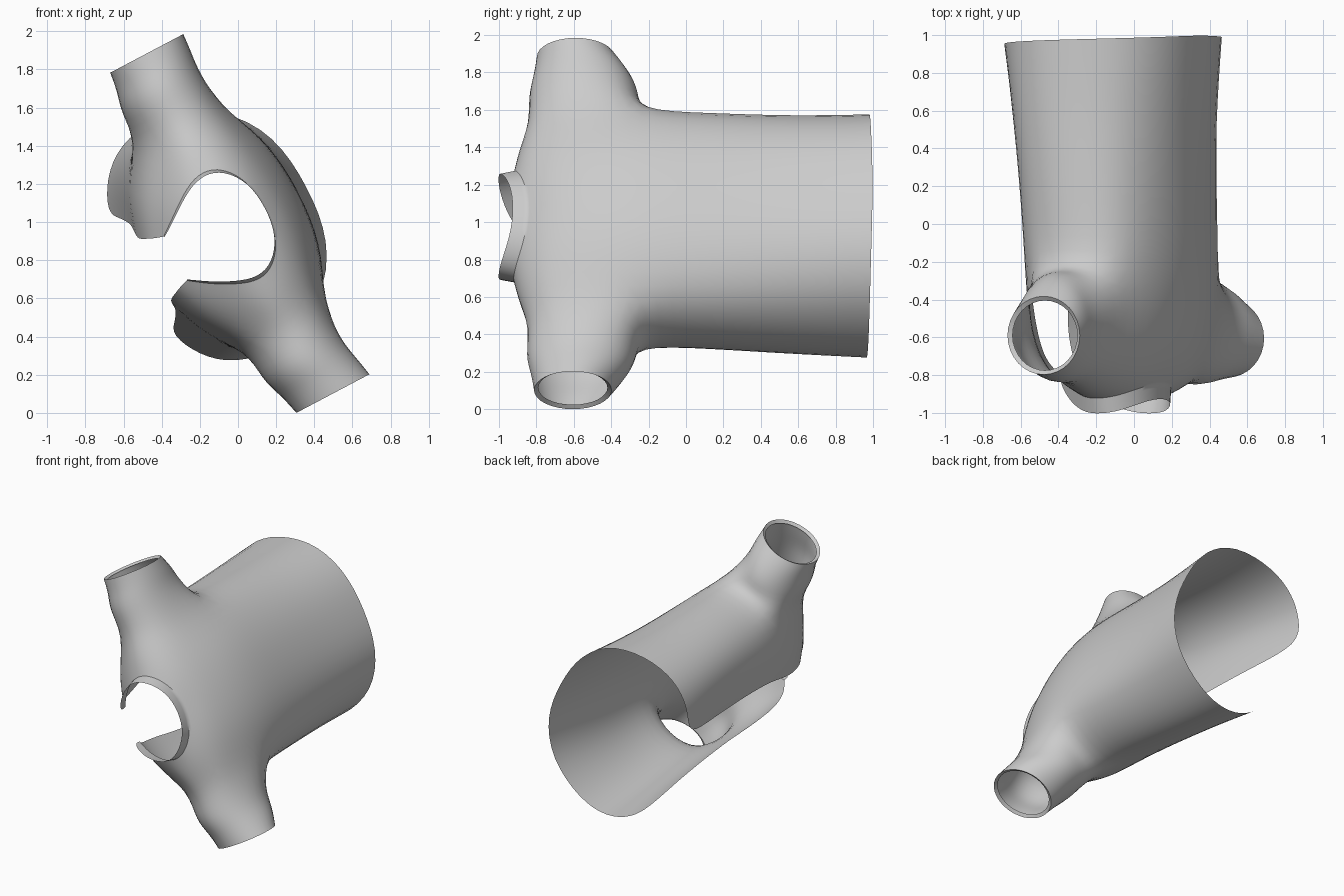
import bpy, bmesh, math

if "Cube" in bpy.data.objects:
    bpy.data.objects.remove(bpy.data.objects["Cube"])

# Garment frame: u = across the shoulders, v = towards the back, y = neck to hem
TILT = math.atan2(0.467, 0.884)


def place(u, v, y):
    c, s = math.cos(TILT), math.sin(TILT)
    return (-s * u + c * v, y, 1.0 + c * u + s * v)


# Half contours (u, v) from centre back round the side to the front edge
BODY = [
    (1.00, [(0, .41), (.31, .385), (.575, .205), (.69, -.13), (.65, -.36), (.525, -.505), (.36, -.585)]),
    (0.55, [(0, .37), (.30, .345), (.57, .19), (.68, -.11), (.64, -.345), (.50, -.47), (.31, -.54)]),
    (0.10, [(0, .36), (.30, .335), (.59, .20), (.68, -.08), (.625, -.31), (.47, -.44), (.27, -.51)]),
    (-0.25, [(0, .36), (.30, .335), (.59, .22), (.68, -.04), (.63, -.28), (.45, -.43), (.24, -.50)]),
    (-0.50, [(0, .325), (.30, .30), (.56, .215), (.70, -.03), (.62, -.28), (.42, -.44), (.195, -.51)]),
]
# Upper contours (u, v, y) rising to the shoulder and neck
YOKE = [
    [(0, .26, -.70), (.28, .24, -.71), (.57, .15, -.77), (.64, -.03, -.87), (.59, -.22, -.76), (.38, -.40, -.71), (.18, -.47, -.68)],
    [(0, .20, -.79), (.23, .18, -.82), (.42, .09, -.87), (.47, -.04, -.90), (.43, -.15, -.88), (.31, -.33, -.82), (.16, -.43, -.75)],
    [(0, .165, -.84), (.17, .145, -.86), (.29, .06, -.91), (.325, -.04, -.925), (.29, -.15, -.92), (.22, -.28, -.87), (.145, -.38, -.80)],
]

rows = []
for k, (y, pts) in enumerate(BODY):
    rows.append([(u, v, y - (0.05 * i / 6 if k == 0 else 0)) for i, (u, v) in enumerate(pts)])
rows += YOKE
# Stand-up collar band, leaning slightly inwards
rows.append([(u * .94, v, y - (.08 if i < 6 else .06)) for i, (u, v, y) in enumerate(YOKE[-1])])
N = 6
ARM_LOW, ARM_TOP = 3, 5       # rows bounding the armhole
SIDE_A, SIDE_B = 2, 4         # columns bounding the armhole

bm = bmesh.new()
crease = bm.edges.layers.float.new("crease_edge")
grid = []
for r, row in enumerate(rows):
    line = {}
    for j in range(-N, N + 1):
        u, v, y = row[abs(j)]
        # One front panel overlaps a little further at the chest
        shift = -.03 if r >= 4 and j >= 5 else 0
        line[j] = bm.verts.new(place(math.copysign(u, j) + shift, v, y))
    grid.append(line)

# Body panels, leaving the armholes and the front open
for r in range(len(rows) - 1):
    for j in range(-N, N):
        col = j if j >= 0 else -j - 1
        if ARM_LOW <= r < ARM_TOP and SIDE_A <= col < SIDE_B:
            continue
        bm.faces.new((grid[r][j], grid[r][j + 1], grid[r + 1][j + 1], grid[r + 1][j]))

# Sharp fold at the collar base
for j in range(-N, N):
    bm.edges.get((grid[-2][j], grid[-2][j + 1]))[crease] = 1.0

# Sleeves: rings of (u, centre y, centre v, radius y, radius v), ending in a turned lip
RINGS = [(.79, -.545, -.045, .33, .255), (.90, -.555, -.02, .285, .243),
         (1.005, -.59, -.01, .23, .24), (.99, -.59, -.01, .205, .215)]
LOOP = [(3, 3), (3, 4), (4, 4), (5, 4), (5, 3), (5, 2), (4, 2), (3, 2)]
for side in (1, -1):
    prev = [grid[r][side * c] for r, c in LOOP]
    for n, (u, cy, cv, ry, rv) in enumerate(RINGS):
        if side < 0:  # the lower sleeve swings slightly to the back
            cv += .03 * min(1, n / 2)
            u += .022 * min(1, n / 2)
            cy -= .015
        ring = []
        for i in range(8):
            a = i * math.pi / 4
            ring.append(bm.verts.new(place(side * u, cv - rv * math.sin(a), cy + ry * math.cos(a))))
        for i in range(8):
            k = (i + 1) % 8
            bm.faces.new((prev[i], prev[k], ring[k], ring[i]))
            if n == 2:
                bm.edges.get((ring[i], ring[k]))[crease] = 1.0
        prev = ring

bmesh.ops.recalc_face_normals(bm, faces=bm.faces[:])
# Outside of the centre back must face away from the body
bm.faces.ensure_lookup_table()
if bm.faces[N].normal.dot((math.cos(TILT), 0, math.sin(TILT))) < 0:
    bmesh.ops.reverse_faces(bm, faces=bm.faces[:])

mesh = bpy.data.meshes.new("open_vest")
bm.to_mesh(mesh)
bm.free()
vest = bpy.data.objects.new("open_vest", mesh)
bpy.context.collection.objects.link(vest)

# Smooth cloth surface
sub = vest.modifiers.new("smooth_cloth", "SUBSURF")
sub.levels = sub.render_levels = 2
bpy.context.view_layer.objects.active = vest
vest.select_set(True)
bpy.ops.object.modifier_apply(modifier=sub.name)
bpy.ops.object.shade_smooth_by_angle(angle=math.radians(40))
